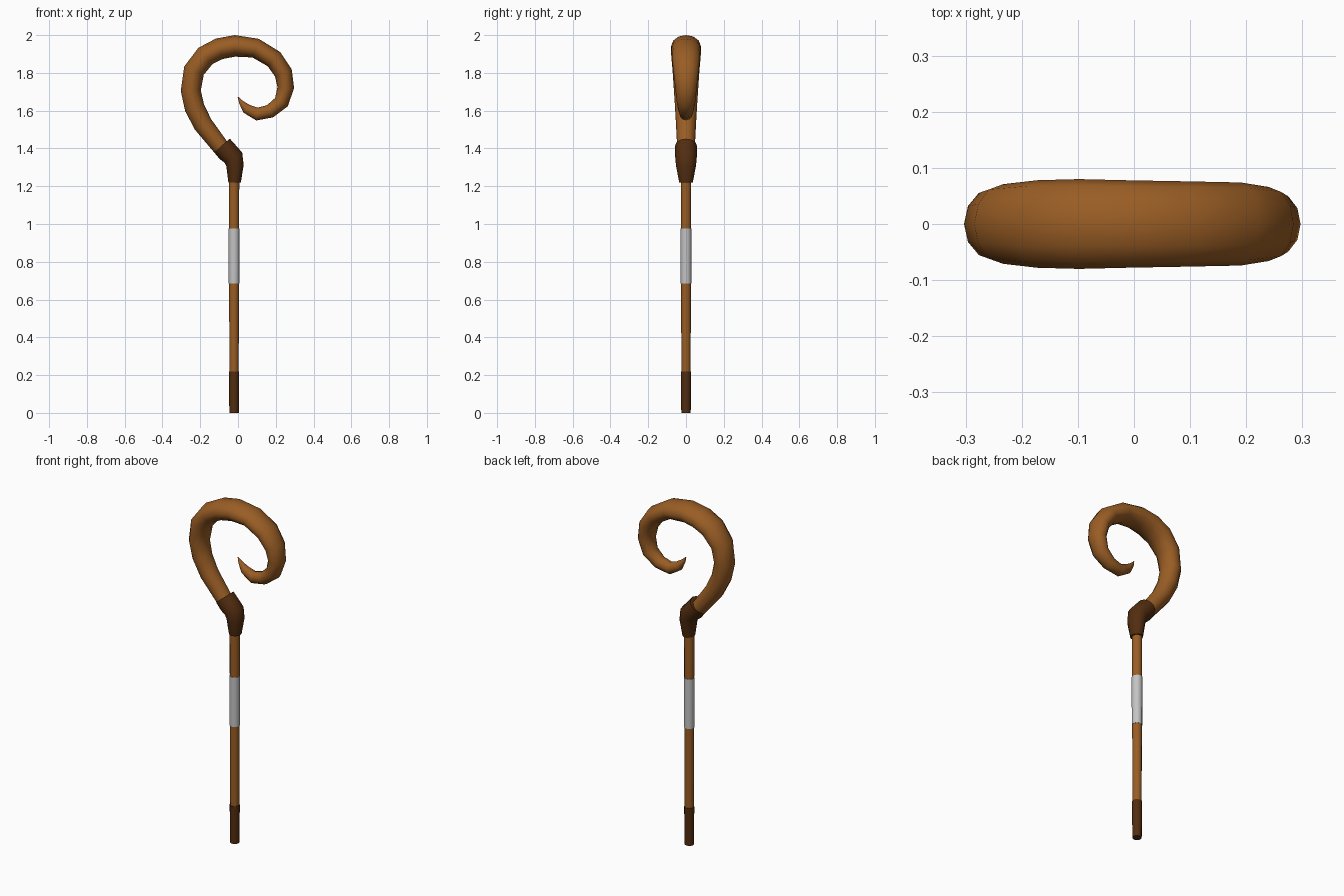
import bpy, bmesh, math
from mathutils import Vector

if "Cube" in bpy.data.objects:
    bpy.data.objects.remove(bpy.data.objects["Cube"])

SIDES = 12

def material(name, rgb):
    m = bpy.data.materials.new(name)
    m.diffuse_color = (*rgb, 1)
    m.use_nodes = True
    m.node_tree.nodes["Principled BSDF"].inputs["Base Color"].default_value = m.diffuse_color
    return m

wood = material("warm brown wood", (0.32, 0.11, 0.018))
dark = material("dark brown wood", (0.085, 0.026, 0.005))
wrap = material("pale grey wrap", (0.55, 0.55, 0.55))

def tube(name, sections, mat):
    """Loft ellipses (x, z, in-plane radius, y radius) along a path in the xz plane."""
    bm = bmesh.new()
    rings = []
    for i, (x, z, r, ry) in enumerate(sections):
        a, b = sections[max(i - 1, 0)], sections[min(i + 1, len(sections) - 1)]
        t = Vector((b[0] - a[0], 0, b[1] - a[1])).normalized()
        n = Vector((t.z, 0, -t.x))
        ring = []
        for k in range(SIDES):
            ang = 2 * math.pi * k / SIDES
            p = Vector((x, 0, z)) + n * r * math.cos(ang)
            p.y = ry * math.sin(ang)
            ring.append(bm.verts.new(p))
        rings.append(ring)
    for a, b in zip(rings, rings[1:]):
        for k in range(SIDES):
            j = (k + 1) % SIDES
            bm.faces.new((a[k], a[j], b[j], b[k]))
    bm.faces.new(rings[0][::-1])
    bm.faces.new(rings[-1])
    bmesh.ops.recalc_face_normals(bm, faces=bm.faces)
    me = bpy.data.meshes.new(name)
    bm.to_mesh(me)
    bm.free()
    me.materials.append(mat)
    ob = bpy.data.objects.new(name, me)
    bpy.context.collection.objects.link(ob)
    bpy.ops.object.select_all(action='DESELECT')
    ob.select_set(True)
    bpy.context.view_layer.objects.active = ob
    bpy.ops.object.shade_smooth_by_angle(angle=math.radians(50))

# Straight staff: foot, lower shaft, wrapped grip, upper shaft
CX = -0.021
for name, z0, z1, r0, r1, mat in (
        ("foot", 0, 0.22, 0.025, 0.027, dark),
        ("lower_shaft", 0.215, 0.70, 0.0245, 0.026, wood),
        ("grip", 0.685, 0.975, 0.028, 0.029, wrap),
        ("upper_shaft", 0.96, 1.26, 0.0265, 0.028, wood)):
    tube(name, [(CX, z0, r0, r0), (CX, z1, r1, r1)], mat)

# Bent collar joining shaft and crook
tube("collar", [
    (-0.018, 1.22, 0.033, 0.036), (-0.016, 1.31, 0.046, 0.053),
    (-0.025, 1.352, 0.054, 0.057), (-0.056, 1.382, 0.056, 0.058),
    (-0.085, 1.416, 0.055, 0.057)], dark)

# Curling crook, tapering to a point
tube("crook", [
    (-0.06, 1.375, 0.042, 0.045), (-0.095, 1.412, 0.045, 0.047),
    (-0.185, 1.527, 0.051, 0.053), (-0.23, 1.616, 0.053, 0.058),
    (-0.25, 1.706, 0.053, 0.064), (-0.233, 1.812, 0.056, 0.071),
    (-0.172, 1.89, 0.057, 0.078), (-0.098, 1.928, 0.057, 0.08),
    (-0.016, 1.943, 0.057, 0.078), (0.093, 1.931, 0.052, 0.076),
    (0.19, 1.873, 0.05, 0.074), (0.24, 1.80, 0.048, 0.066),
    (0.253, 1.722, 0.044, 0.057), (0.23, 1.645, 0.04, 0.049),
    (0.17, 1.597, 0.036, 0.04), (0.1, 1.582, 0.034, 0.033),
    (0.045, 1.61, 0.026, 0.024), (0.016, 1.645, 0.012, 0.012),
    (0.0, 1.672, 0.002, 0.002)], wood)
